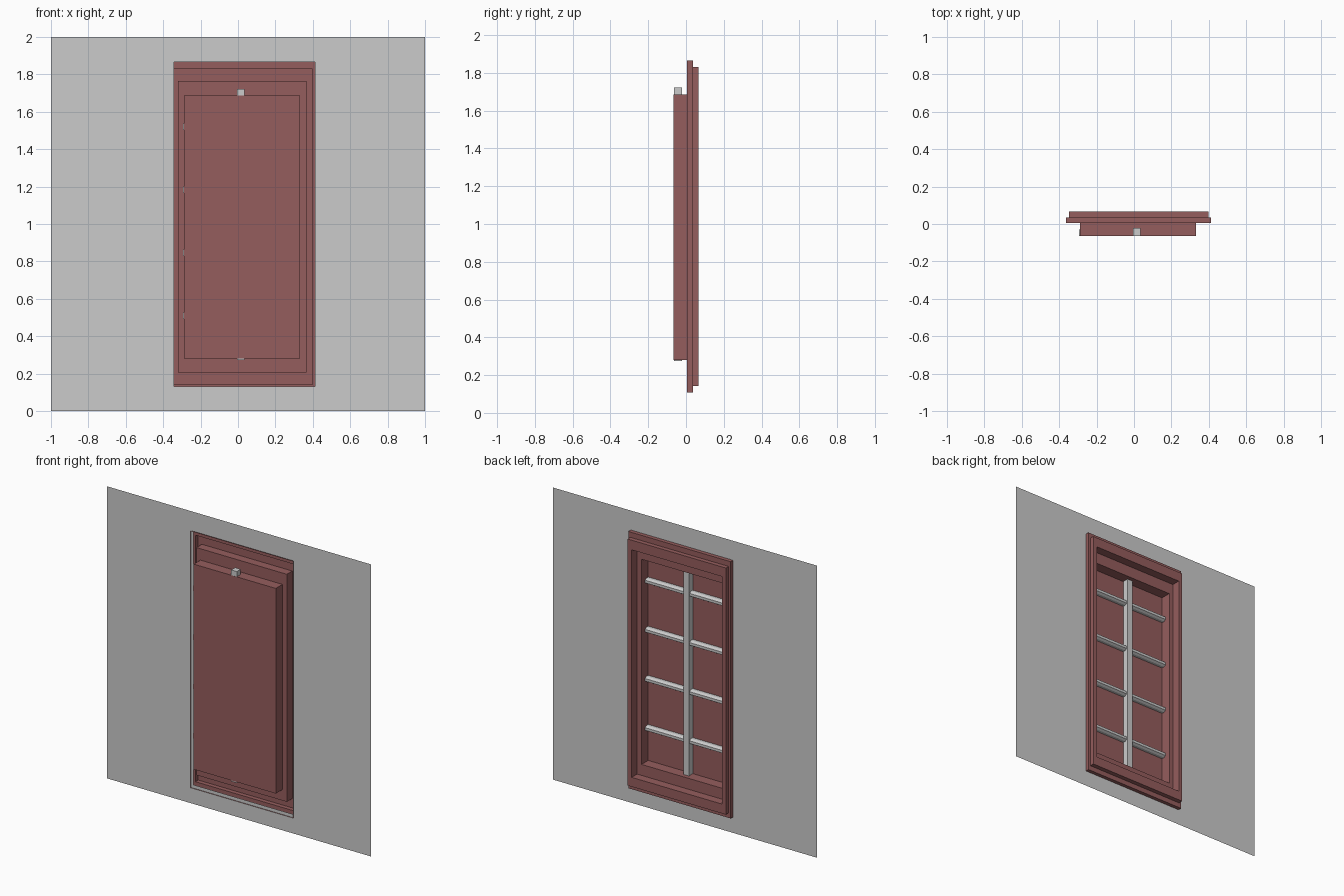
import bpy, bmesh

if "Cube" in bpy.data.objects:
    bpy.data.objects.remove(bpy.data.objects["Cube"])

red = bpy.data.materials.new("red_paint")
red.diffuse_color = (0.30, 0.11, 0.11, 1)
red.use_nodes = True
red.node_tree.nodes["Principled BSDF"].inputs["Base Color"].default_value = red.diffuse_color


def finish(name, bm, mat=None):
    me = bpy.data.meshes.new(name)
    bm.to_mesh(me)
    bm.free()
    ob = bpy.data.objects.new(name, me)
    bpy.context.collection.objects.link(ob)
    if mat:
        me.materials.append(mat)
    return ob


def nested_rings(name, rings, cap=False, mat=None):
    """Skin a series of (x0, x1, z0, z1, y) rectangles into a stepped sheet."""
    bm = bmesh.new()
    loops = [[bm.verts.new(p) for p in ((a, y, c), (b, y, c), (b, y, d), (a, y, d))]
             for a, b, c, d, y in rings]
    for l, m in zip(loops, loops[1:]):
        for i in range(4):
            j = (i + 1) % 4
            bm.faces.new((l[i], l[j], m[j], m[i]))
    if cap:
        bm.faces.new(loops[-1])
    return finish(name, bm, mat)


def prism_x(name, profile, x0, x1):
    """Extrude a (y, z) profile along x."""
    bm = bmesh.new()
    f = bm.faces.new([bm.verts.new((x0, y, z)) for y, z in profile])
    ext = bmesh.ops.extrude_face_region(bm, geom=[f])["geom"]
    bmesh.ops.translate(bm, vec=(x1 - x0, 0, 0),
                        verts=[v for v in ext if isinstance(v, bmesh.types.BMVert)])
    bmesh.ops.recalc_face_normals(bm, faces=bm.faces)
    return finish(name, bm)


# Wall sheet with the window opening
nested_rings("wall", [(-1, 1, 0, 2, 0.011), (-0.343, 0.412, 0.131, 1.867, 0.011)])

# Stepped casing and recessed sash, one continuous sheet
A = (-0.364, 0.412, 0.108, 1.866)
B = (-0.348, 0.397, 0.142, 1.83)
C = (-0.32, 0.365, 0.206, 1.764)
D = (-0.29, 0.332, 0.281, 1.686)
nested_rings("window_frame", [A + (0.006,), A + (0.036,), B + (0.036,), B + (0.066,),
                              C + (0.066,), C + (0.007,), D + (0.007,), D + (-0.065,)],
             cap=True, mat=red)

# Vertical glazing bar
y0 = -0.0645
prism_x("vertical_bar", [(y0, 0.274), (-0.022, 0.274), (-0.022, 1.722), (y0, 1.722)],
        -0.006, 0.036)

# Horizontal glazing bars with chamfered inner edges
for i in range(4):
    z = 0.51 + i * 0.3365
    prism_x(f"horizontal_bar_{i + 1}",
            [(y0, z - 0.018), (-0.045, z - 0.018), (-0.03, z - 0.009),
             (-0.03, z + 0.009), (-0.045, z + 0.018), (y0, z + 0.018)], -0.295, 0.331)
